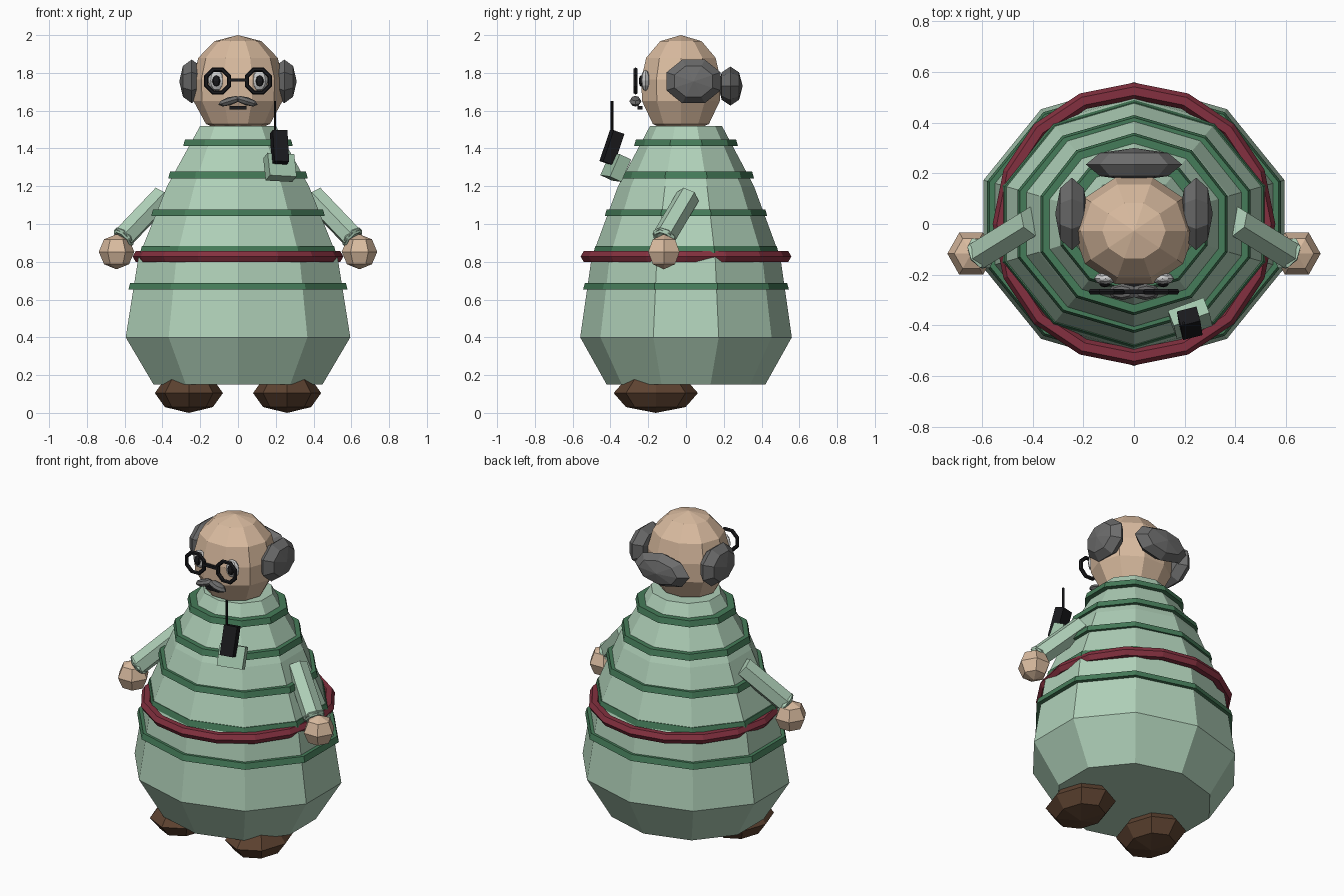
import bpy, bmesh, math
from math import pi, cos, sin
from mathutils import Matrix, Vector, Euler

if "Cube" in bpy.data.objects:
    bpy.data.objects.remove(bpy.data.objects["Cube"])


def material(name, r, g, b):
    m = bpy.data.materials.new(name)
    m.diffuse_color = (r, g, b, 1)
    m.use_nodes = True
    m.node_tree.nodes["Principled BSDF"].inputs["Base Color"].default_value = m.diffuse_color
    return m


ROBE = material("pale_green", 0.43, 0.63, 0.48)
POCKET = material("pocket_green", 0.36, 0.56, 0.41)
STRIPE = material("dark_green", 0.06, 0.20, 0.10)
RED = material("red", 0.23, 0.03, 0.05)
SKIN = material("skin", 0.70, 0.50, 0.35)
GREY = material("grey_hair", 0.15, 0.15, 0.15)
BLACK = material("black", 0.01, 0.01, 0.012)
WHITE = material("white", 0.85, 0.85, 0.85)
BROWN = material("brown", 0.11, 0.055, 0.03)


def finish(bm, name, mat, loc=(0, 0, 0), rot=(0, 0, 0)):
    bmesh.ops.remove_doubles(bm, verts=bm.verts, dist=1e-5)
    bmesh.ops.recalc_face_normals(bm, faces=bm.faces)
    me = bpy.data.meshes.new(name)
    bm.to_mesh(me)
    bm.free()
    me.materials.append(mat)
    ob = bpy.data.objects.new(name, me)
    bpy.context.collection.objects.link(ob)
    ob.location = loc
    ob.rotation_euler = rot
    return ob


def lathe(name, mat, profile, n, phase=0.0, loc=(0, 0, 0), rot=(0, 0, 0)):
    """Elliptical rings (z, rx, ry) skinned together and capped."""
    bm = bmesh.new()
    rings = [[bm.verts.new((rx * cos(phase + 2 * pi * i / n),
                            ry * sin(phase + 2 * pi * i / n), z))
              for i in range(n)] for z, rx, ry in profile]
    for a, b in zip(rings, rings[1:]):
        for i in range(n):
            j = (i + 1) % n
            bm.faces.new((a[i], a[j], b[j], b[i]))
    for end, row in ((rings[0], profile[0]), (rings[-1], profile[-1])):
        if row[1] > 1e-4:
            bm.faces.new(end)
    return finish(bm, name, mat, loc, rot)


def blob(name, mat, loc, size, n=8, rings=4, phase=0.0, rot=(0, 0, 0)):
    """Low-poly ellipsoid with radii size."""
    prof = [(-size[2] * cos(pi * k / rings), size[0] * sin(pi * k / rings),
             size[1] * sin(pi * k / rings)) for k in range(rings + 1)]
    return lathe(name, mat, prof, n, phase, loc, rot)


def torus(name, mat, loc, major, minor, n, m, phase=0.0, rot=(0, 0, 0)):
    bm = bmesh.new()
    v = [[bm.verts.new(((major + minor * cos(2 * pi * k / m)) * cos(phase + 2 * pi * i / n),
                        (major + minor * cos(2 * pi * k / m)) * sin(phase + 2 * pi * i / n),
                        minor * sin(2 * pi * k / m))) for k in range(m)] for i in range(n)]
    for i in range(n):
        for k in range(m):
            i2, k2 = (i + 1) % n, (k + 1) % m
            bm.faces.new((v[i][k], v[i2][k], v[i2][k2], v[i][k2]))
    return finish(bm, name, mat, loc, rot)


def box(name, mat, loc, size, rot=(0, 0, 0)):
    bm = bmesh.new()
    bmesh.ops.create_cube(bm, size=1, matrix=Matrix.Diagonal((*size, 1)))
    return finish(bm, name, mat, loc, rot)


def rod(name, mat, a, b, r1, r2, n):
    a, b = Vector(a), Vector(b)
    d = b - a
    rot = d.to_track_quat('Z', 'Y').to_euler()
    return lathe(name, mat, [(0, r1, r1), (d.length, r2, r2)], n, pi / n, a, rot)


# robe: ten-sided pear with a corner at the front
lathe("robe", ROBE, [(0.15, 0.47, 0.42), (0.40, 0.625, 0.56), (0.82, 0.555, 0.50),
                     (1.20, 0.395, 0.36), (1.52, 0.21, 0.19)], 10, pi / 2)

# stripes around the robe
for i, (z, rx, ry) in enumerate([(0.67, 0.61, 0.545), (0.865, 0.545, 0.49), (1.06, 0.483, 0.43),
                                 (1.26, 0.388, 0.36), (1.43, 0.305, 0.275)]):
    lathe(f"stripe_{i + 1}", STRIPE, [(z - 0.018, rx, ry), (z + 0.018, rx - 0.01, ry - 0.01)],
          10, pi / 2)

# belt
torus("belt", RED, (0, 0, 0.828), 0.525, 0.033, 16, 6)

# head, fuller towards the jaw
lathe("head", SKIN, [(z, r, r * 0.92) for z, r in
                     [(1.50, 0.10), (1.53, 0.17), (1.65, 0.235), (1.765, 0.24),
                      (1.88, 0.21), (1.968, 0.125), (2.0, 0)]], 10, 0, (0, -0.027, 0))
blob("back_hair", GREY, (0, 0.235, 1.73), (0.19, 0.103, 0.065), rot=(pi / 2, 0, 0))

# mouth, glasses bridge
box("mouth", BLACK, (0, -0.243, 1.615), (0.09, 0.025, 0.02))
box("glasses_bridge", BLACK, (0, -0.267, 1.763), (0.09, 0.018, 0.016))

# parts that come in pairs
for side, s in (("left", 1), ("right", -1)):
    blob(f"{side}_side_hair", GREY, (s * 0.245, 0.04, 1.755), (0.125, 0.155, 0.066),
         phase=pi / 8, rot=(0, pi / 2, 0))
    blob(f"{side}_eye", WHITE, (s * 0.113, -0.215, 1.76), (0.045, 0.025, 0.055), 8, 6)
    blob(f"{side}_pupil", BLACK, (s * 0.115, -0.238, 1.757), (0.022, 0.012, 0.03), 8, 4)
    torus(f"{side}_lens_rim", BLACK, (s * 0.108, -0.267, 1.757), 0.065, 0.012, 8, 6,
          pi / 8, (pi / 2, 0, 0))
    blob(f"{side}_moustache", GREY, (s * 0.045, -0.268, 1.65), (0.062, 0.032, 0.022), 8, 4,
         rot=(0, s * 0.3, 0))
    rod(f"{side}_sleeve", ROBE, (s * 0.40, 0.01, 1.145), (s * 0.61, -0.12, 0.925),
        0.063, 0.063, 6)
    torus(f"{side}_cuff", ROBE, (s * 0.605, -0.115, 0.93), 0.05, 0.018, 8, 4,
          rot=Vector((s * 0.21, -0.13, -0.22)).to_track_quat('Z', 'Y').to_euler())
    blob(f"{side}_hand", SKIN, (s * 0.643, -0.117, 0.853), (0.094, 0.096, 0.093), 6, 4)
    blob(f"{side}_shoe", BROWN, (s * 0.26, -0.16, 0.105), (0.18, 0.223, 0.105), 8, 4)

# chest pocket with a handset and its aerial
box("pocket", POCKET, (0.222, -0.372, 1.30), (0.15, 0.07, 0.13),
    Euler((-0.42, 0.05, 0.35)))
box("handset", BLACK, (0.22, -0.392, 1.405), (0.08, 0.062, 0.175),
    Euler((-0.33, 0.03, 0.25)))
rod("aerial", BLACK, (0.196, -0.392, 1.42), (0.196, -0.392, 1.65), 0.007, 0.007, 6)
